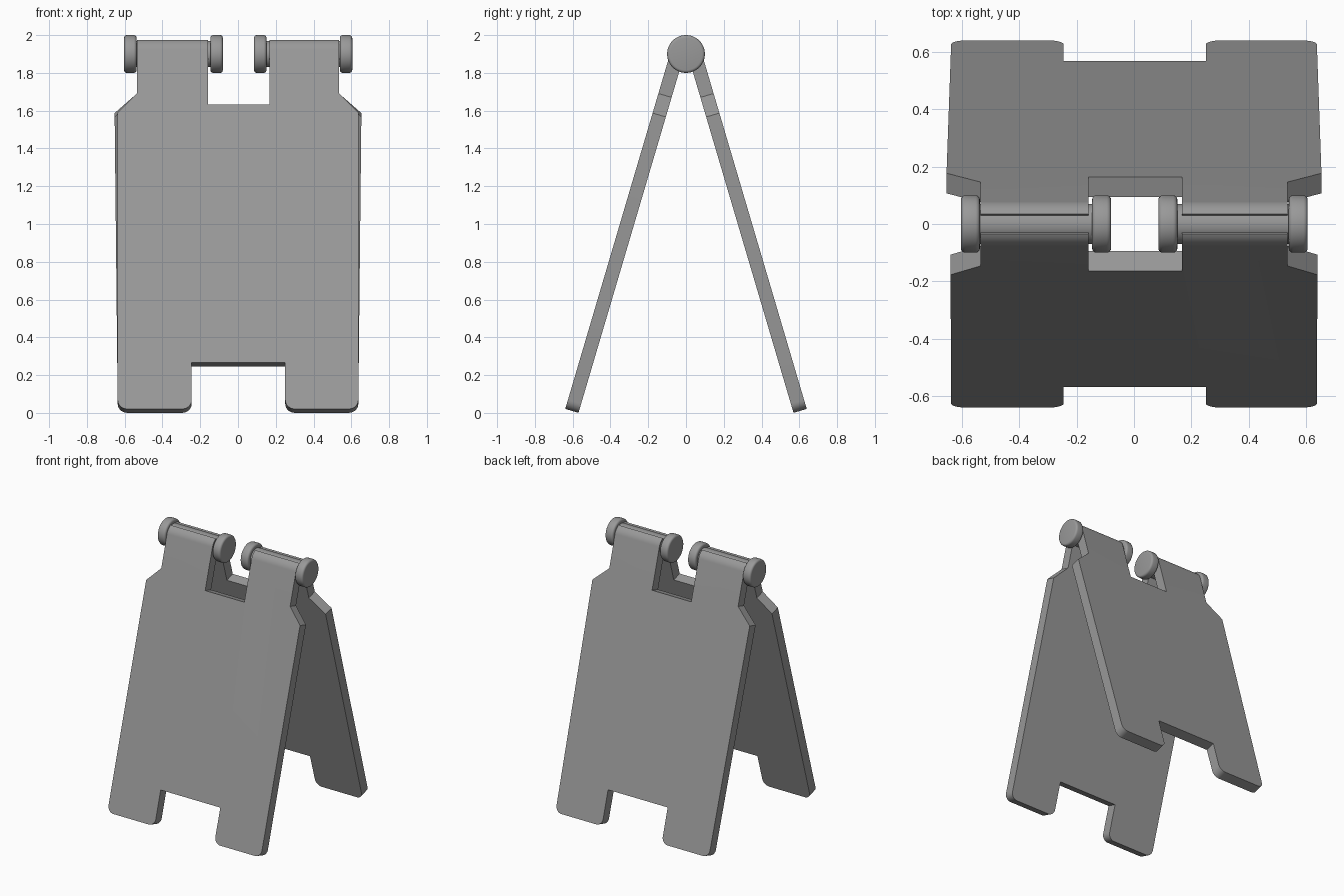
import bpy, bmesh, math
from mathutils import Matrix, Vector

if "Cube" in bpy.data.objects:
    bpy.data.objects.remove(bpy.data.objects["Cube"])

TILT = math.radians(16.45)
HINGE_Z = 1.9
OUTER, INNER = 0.081, 0.008      # panel faces, measured from the hinge axis
BOTTOM = -1.983                  # foot end, measured down the slope
SHARP = math.radians(30)

# Dark grey shared by all parts
GREY = bpy.data.materials.new("dark_grey")
GREY.diffuse_color = (0.317, 0.317, 0.317, 1)
GREY.use_nodes = True
GREY.node_tree.nodes["Principled BSDF"].inputs["Base Color"].default_value = GREY.diffuse_color


def prism(name, pts, offset):
    """Closed prism from a loop of 3D points swept along offset."""
    bm = bmesh.new()
    face = bm.faces.new([bm.verts.new(p) for p in pts])
    ext = bmesh.ops.extrude_face_region(bm, geom=[face])
    bmesh.ops.translate(bm, vec=Vector(offset),
                        verts=[v for v in ext["geom"] if isinstance(v, bmesh.types.BMVert)])
    bmesh.ops.recalc_face_normals(bm, faces=bm.faces)
    me = bpy.data.meshes.new(name)
    bm.to_mesh(me)
    bm.free()
    ob = bpy.data.objects.new(name, me)
    bpy.context.collection.objects.link(ob)
    return ob


def finish(ob):
    """Smooth shading with sharp edges kept, plus the grey material."""
    ob.data.materials.clear()
    ob.data.materials.append(GREY)
    bpy.ops.object.select_all(action='DESELECT')
    ob.select_set(True)
    bpy.context.view_layer.objects.active = ob
    bpy.ops.object.shade_smooth_by_angle(angle=SHARP)


def arc(cx, cy, r, a0, a1, n=8):
    return [(cx + r * math.cos(math.radians(a0 + (a1 - a0) * i / n)),
             cy + r * math.sin(math.radians(a0 + (a1 - a0) * i / n))) for i in range(n + 1)]


def panel(name, top_half_width, turn):
    # Side section: flat board curling over the hinge rod at the top
    section = [(INNER, BOTTOM - 0.1), (OUTER, BOTTOM - 0.1)]
    section += arc(0, 0, OUTER, 0, 48, 10) + [(INNER, 0.02)]
    ob = prism(name, [(-1, -n, t) for n, t in section], (2, 0, 0))

    # Face outline: rounded feet, tapered shoulders, notches top and bottom
    w, r = 0.637, 0.05
    outline = arc(-w + r, BOTTOM + r, r, 180, 270) + arc(-0.245 - r, BOTTOM + r, r, 270, 360)
    outline += [(-0.245, -1.728), (0.25, -1.728)]
    outline += arc(0.25 + r, BOTTOM + r, r, 180, 270) + arc(w - r, BOTTOM + r, r, 270, 360)
    outline += [(top_half_width, -0.35), (0.535, -0.242), (0.535, 0.2), (0.167, 0.2),
                (0.167, -0.304), (-0.158, -0.304), (-0.158, 0.2), (-0.535, 0.2),
                (-0.535, -0.242), (-top_half_width, -0.35)]
    cutter = prism("outline_cutter", [(x, -0.5, t) for x, t in outline], (0, 1, 0))
    cutter.hide_render = True
    mod = ob.modifiers.new("outline", 'BOOLEAN')
    mod.operation, mod.solver, mod.object = 'INTERSECT', 'EXACT', cutter
    bpy.context.view_layer.update()
    me = bpy.data.meshes.new_from_object(ob.evaluated_get(bpy.context.evaluated_depsgraph_get()))
    ob.modifiers.clear()
    ob.data = me
    bpy.data.objects.remove(cutter)

    # Lean the board around the hinge axis
    lean = Matrix.Rotation(-TILT, 4, 'X')
    if turn:
        lean = Matrix.Diagonal((1, -1, 1, 1)) @ lean
    me.transform(Matrix.Translation((0, 0, HINGE_Z)) @ lean)
    if turn:
        me.flip_normals()
    finish(ob)


def cylinder(name, x0, x1, radius, bevel=0):
    bpy.ops.mesh.primitive_cylinder_add(vertices=48, radius=radius, depth=x1 - x0,
                                        location=((x0 + x1) / 2, 0, HINGE_Z),
                                        rotation=(0, math.pi / 2, 0))
    ob = bpy.context.object
    ob.name = name
    if bevel:
        bm = bmesh.new()
        bm.from_mesh(ob.data)
        rims = [e for e in bm.edges if any(len(f.verts) > 4 for f in e.link_faces)]
        bmesh.ops.bevel(bm, geom=rims, offset=bevel, segments=4, profile=0.5, affect='EDGES')
        bm.to_mesh(ob.data)
        bm.free()
    finish(ob)


# Two boards
panel("front_panel", 0.639, False)
panel("back_panel", 0.653, True)

# Hinge rods with round end caps
for side, x0, x1 in (("left", -0.603, -0.08), ("right", 0.085, 0.605)):
    cylinder(side + "_hinge_rod", x0 + 0.03, x1 - 0.03, 0.07)
    cylinder(side + "_cap_a", x0, x0 + 0.066, 0.1, 0.015)
    cylinder(side + "_cap_b", x1 - 0.066, x1, 0.1, 0.015)
